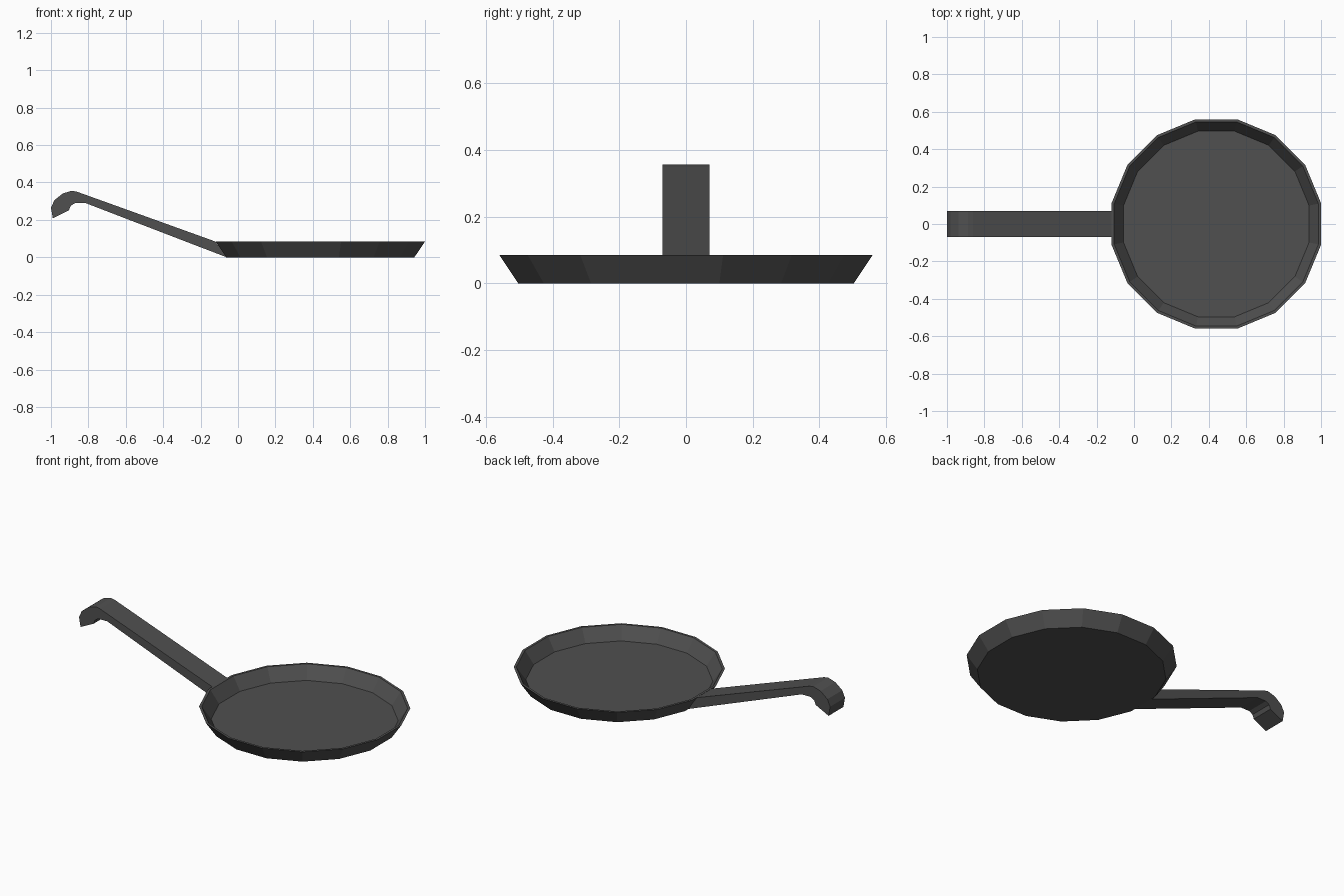
import bpy, bmesh, math

if "Cube" in bpy.data.objects:
    bpy.data.objects.remove(bpy.data.objects["Cube"])

iron = bpy.data.materials.new("dark iron")
iron.diffuse_color = (0.08, 0.08, 0.08, 1)
iron.use_nodes = True
iron.node_tree.nodes["Principled BSDF"].inputs["Base Color"].default_value = iron.diffuse_color


def finish(name, bm):
    bmesh.ops.recalc_face_normals(bm, faces=bm.faces)
    me = bpy.data.meshes.new(name)
    bm.to_mesh(me)
    bm.free()
    me.materials.append(iron)
    ob = bpy.data.objects.new(name, me)
    bpy.context.collection.objects.link(ob)
    return ob


# Pan: 16-sided flared dish, profile given as (flat-to-centre distance, z)
SIDES = 16
CX = 0.44
profile = [(0.503, 0.0), (0.56, 0.085), (0.546, 0.085), (0.496, 0.01)]
bm = bmesh.new()
rings = []
for apothem, z in profile:
    r = apothem / math.cos(math.pi / SIDES)
    angles = [(i + 0.5) * math.tau / SIDES for i in range(SIDES)]
    rings.append([bm.verts.new((CX + r * math.cos(a), r * math.sin(a), z)) for a in angles])
for a, b in zip(rings, rings[1:]):
    for i in range(SIDES):
        j = (i + 1) % SIDES
        bm.faces.new((a[i], a[j], b[j], b[i]))
bm.faces.new(rings[0])
bm.faces.new(rings[-1])
finish("pan", bm)

# Handle: sloping bar with a hooked end, side profile extruded across y
outline = [(-0.063, 0.001), (-0.813, 0.289), (-0.872, 0.289), (-0.895, 0.275),
           (-0.904, 0.251), (-0.99, 0.208), (-1.0, 0.265), (-0.982, 0.305),
           (-0.937, 0.341), (-0.888, 0.356), (-0.862, 0.351), (-0.12, 0.084)]
bm = bmesh.new()
face = bm.faces.new([bm.verts.new((x, -0.07, z)) for x, z in outline])
ext = bmesh.ops.extrude_face_region(bm, geom=[face])
moved = [v for v in ext["geom"] if isinstance(v, bmesh.types.BMVert)]
bmesh.ops.translate(bm, verts=moved, vec=(0, 0.14, 0))
finish("handle", bm)
